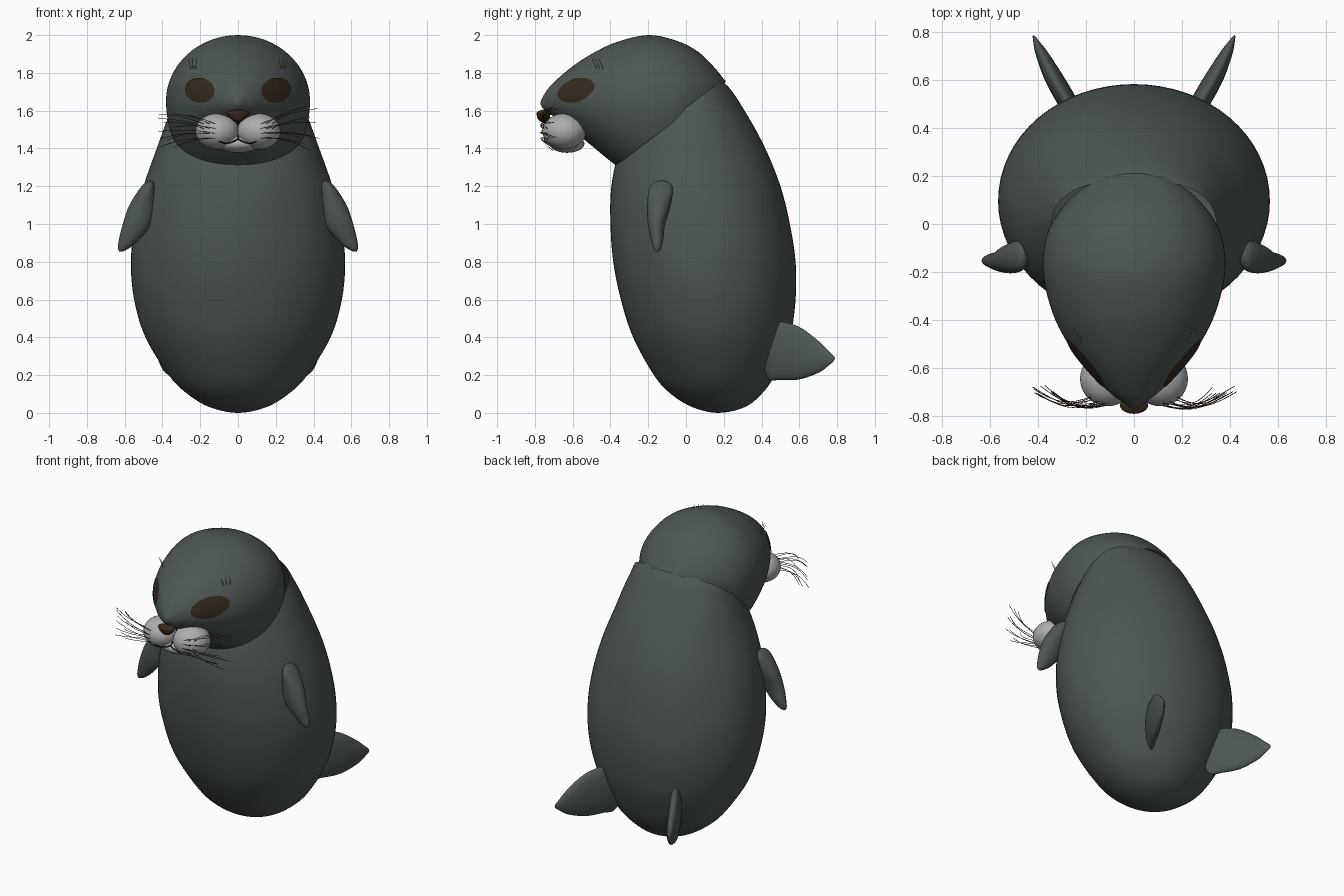
import bpy, bmesh, math, random
from mathutils import Vector, Matrix
from mathutils.bvhtree import BVHTree

if "Cube" in bpy.data.objects:
    bpy.data.objects.remove(bpy.data.objects["Cube"])

random.seed(4)


def material(name, rgb):
    m = bpy.data.materials.new(name)
    m.diffuse_color = (*rgb, 1)
    m.use_nodes = True
    m.node_tree.nodes["Principled BSDF"].inputs["Base Color"].default_value = m.diffuse_color
    return m


FUR = material("dark grey green", (0.075, 0.095, 0.085))
PALE = material("pale grey", (0.42, 0.42, 0.42))
EYE = material("eye brown", (0.036, 0.023, 0.013))
NOSE = material("nose brown", (0.04, 0.02, 0.012))
LINE = material("black", (0.008, 0.008, 0.008))
TAN = material("tan hair", (0.28, 0.20, 0.10))


def finish(name, bm, mat):
    bmesh.ops.recalc_face_normals(bm, faces=bm.faces)
    for f in bm.faces:
        f.smooth = True
    me = bpy.data.meshes.new(name)
    bm.to_mesh(me)
    bm.free()
    me.materials.append(mat)
    ob = bpy.data.objects.new(name, me)
    bpy.context.collection.objects.link(ob)
    return ob


def smooth_rows(rows, steps):
    """Catmull-Rom through the section rows; closed poles at both ends stay round."""
    def mirror(r):
        return (r[0], r[1], -r[2], r[3], -r[4], -r[5])
    p = [mirror(rows[1])] + rows + [mirror(rows[-2])]
    out = []
    for i in range(1, len(p) - 2):
        for s in range(steps):
            t = s / steps
            out.append([0.5 * (2 * b + (c - a) * t + (2 * a - 5 * b + 4 * c - d) * t * t
                               + (3 * b - a - 3 * c + d) * t ** 3)
                        for a, b, c, d in zip(*p[i - 1:i + 3])])
    return out + [list(rows[-1])]


def loft(name, rows, axis, mat, steps=5, n=48, sx=1, cut=None):
    """Rows: position on axis, x centre, x half, other centre, upper half, lower half."""
    bm = bmesh.new()
    rings = []
    for t, cx, hx, co, up, dn in smooth_rows(rows, steps):
        ring = []
        for k in range(n):
            a = 2 * math.pi * k / n
            s = math.sin(a)
            x = sx * (cx + hx * math.cos(a))
            o = co + s * (up if s > 0 else dn)
            ring.append(bm.verts.new((x, o, t) if axis == 'z' else (x, t, o)))
        rings.append(ring)
    for r, q in zip(rings, rings[1:]):
        for k in range(n):
            bm.faces.new((r[k], r[(k + 1) % n], q[(k + 1) % n], q[k]))
    bmesh.ops.remove_doubles(bm, verts=bm.verts, dist=1e-5)
    if cut:
        co, no = cut
        bmesh.ops.bisect_plane(bm, geom=bm.verts[:] + bm.edges[:] + bm.faces[:],
                               plane_co=co, plane_no=no, clear_inner=True)
    return finish(name, bm, mat)


def ellipsoid(name, centre, radii, mat):
    bm = bmesh.new()
    bmesh.ops.create_uvsphere(bm, u_segments=40, v_segments=24, radius=1,
                              matrix=Matrix.Translation(centre) @ Matrix.Diagonal((*radii, 1)))
    return finish(name, bm, mat)


def surface(obs):
    verts, polys = [], []
    for ob in obs:
        base = len(verts)
        verts += [v.co.copy() for v in ob.data.vertices]
        polys += [[base + i for i in p.vertices] for p in ob.data.polygons]
    return BVHTree.FromPolygons(verts, polys)


def project(tree, x, z, lift):
    hit, no, _, _ = tree.ray_cast(Vector((x, -3, z)), Vector((0, 1, 0)))
    if hit is None:
        return Vector((x, -0.65, z))
    return hit + (no if no.y < 0 else -no) * lift


def hairs(name, paths, radius, mat):
    cu = bpy.data.curves.new(name, 'CURVE')
    cu.dimensions = '3D'
    cu.bevel_depth = radius
    cu.bevel_resolution = 1
    for pts in paths:
        sp = cu.splines.new('POLY')
        sp.points.add(len(pts) - 1)
        for q, co in zip(sp.points, pts):
            q.co = (*co, 1)
    cu.materials.append(mat)
    ob = bpy.data.objects.new(name, cu)
    bpy.context.collection.objects.link(ob)


# Body: tilted egg, trimmed just inside the slanted neck seam
seam_no = Vector((0, -0.605, 0.797))
seam_co = Vector((0, -0.08, 1.53))
loft("body", [(0, 0, 0, .17, 0, 0), (.03, 0, .149, .17, .14, .135), (.1, 0, .267, .165, .235, .245),
              (.2, 0, .367, .16, .31, .33), (.4, 0, .49, .135, .415, .415), (.6, 0, .55, .12, .46, .465),
              (.8, 0, .567, .095, .485, .48), (1, 0, .547, .075, .475, .475),
              (1.2, 0, .50, .052, .448, .447), (1.4, 0, .43, .035, .385, .385),
              (1.6, 0, .355, .04, .27, .3), (1.75, 0, .27, .03, .17, .22), (1.85, 0, 0, .02, 0, 0)],
     'z', FUR, n=64, cut=(seam_co + seam_no * 0.02, -seam_no))

# Head: pointed hood, trimmed at the neck seam
head = loft("head", [(-.77, 0, 0, 1.64, 0, 0), (-.745, 0, .045, 1.645, .05, .045),
                     (-.70, 0, .105, 1.65, .10, .08), (-.6, 0, .20, 1.655, .18, .16),
                     (-.5, 0, .275, 1.655, .245, .24), (-.37, 0, .34, 1.65, .312, .34),
                     (-.2, 0, .38, 1.65, .35, .45), (-.05, 0, .365, 1.65, .32, .45),
                     (.06, 0, .305, 1.66, .255, .45), (.14, 0, .225, 1.69, .15, .45),
                     (.19, 0, .13, 1.73, .05, .45), (.215, 0, 0, 1.74, 0, 0)],
            'y', FUR, n=64, cut=(seam_co, seam_no))
head_tree = surface([head])

# Muzzle, chin and nose
muzzle = [ellipsoid("muzzle_pad", (s * .11, -.645, 1.49), (.115, .115, .095), PALE) for s in (-1, 1)]
chin = ellipsoid("chin", (0, -.63, 1.425), (.115, .092, .048), PALE)
loft("nose", [(1.535, 0, 0, -.75, 0, 0), (1.55, 0, .03, -.752, .028, .028),
              (1.573, 0, .052, -.755, .035, .035), (1.593, 0, .055, -.755, .033, .033),
              (1.606, 0, 0, -.75, 0, 0)], 'z', NOSE, n=24)
face_tree = surface(muzzle + [chin])

# Mouth line drawn on the muzzle
mouth = [[project(face_tree, 0, 1.535 - .009 * i, .003) for i in range(11)]]
for s in (-1, 1):
    mouth.append([project(face_tree, s * .1 * i / 12, 1.448 - .02 * math.sin(math.pi * i / 14), .003)
                  for i in range(13)])
hairs("mouth_line", mouth, .004, LINE)

whiskers, brows = [], []
for s in (-1, 1):
    # Eye plate laid on the head
    bm = bmesh.new()
    tilt = math.radians(12)
    rings = []
    for r in range(9):
        ring = []
        for k in range(32):
            a = 2 * math.pi * k / 32
            u, w = .078 * r / 8 * math.cos(a), .064 * r / 8 * math.sin(a)
            x = .198 + u * math.cos(tilt) - w * math.sin(tilt)
            z = 1.707 + u * math.sin(tilt) + w * math.cos(tilt)
            ring.append(bm.verts.new(project(head_tree, s * x, z, .005)))
        rings.append(ring)
    for p, q in zip(rings, rings[1:]):
        for k in range(32):
            bm.faces.new((p[k], p[(k + 1) % 32], q[(k + 1) % 32], q[k]))
    bmesh.ops.remove_doubles(bm, verts=bm.verts, dist=1e-6)
    eye = finish("eye", bm, EYE)
    if sum(f.normal.y * f.area for f in eye.data.polygons) > 0:
        eye.data.flip_normals()

    # Whisker and brow hair paths
    for i in range(12):
        z0 = 1.53 - .025 * (i % 4)
        x0 = .12 + .03 * (i // 4)
        start = project(face_tree, s * x0, z0, 0)
        x1 = random.uniform(.32, .43)
        z1 = z0 + (z0 - 1.485) * 1.7 + random.uniform(-.03, .03)
        y1 = random.uniform(-.72, -.67)
        path = []
        for k in range(9):
            t = k / 8
            bow = math.sin(math.pi * t)
            path.append((start.x + (s * x1 - start.x) * t,
                         start.y + (y1 - start.y) * t - .035 * bow,
                         z0 + (z1 - z0) * t + .012 * bow))
        whiskers.append(path)
    for i in range(3):
        root = project(head_tree, s * (.225 + .012 * i), 1.82, 0)
        brows.append([root + Vector((s * (.01 * i - .005) * t, -.025 * t, .055 * t)) for t in (0, .5, 1)])

    # Front flipper
    loft("front_flipper", [(1.23, .465, 0, -.13, 0, 0), (1.2, .475, .035, -.13, .058, .06),
                           (1.1, .508, .067, -.142, .06, .063), (1, .535, .075, -.155, .045, .047),
                           (.92, .575, .055, -.153, .033, .034), (.87, .607, .028, -.153, .02, .02),
                           (.853, .62, 0, -.153, 0, 0)], 'z', FUR, n=32, sx=s)
    # Rear flipper
    loft("rear_flipper", [(.40, .21, 0, .33, 0, 0), (.43, .23, .04, .335, .15, .15),
                          (.5, .272, .046, .33, .155, .155), (.6, .328, .044, .315, .14, .138),
                          (.7, .378, .03, .297, .085, .085), (.75, .402, .017, .29, .043, .043),
                          (.788, .42, 0, .288, 0, 0)], 'y', FUR, n=32, sx=s)

hairs("whiskers", whiskers, .0015, NOSE)
hairs("brow_hairs", brows, .0015, TAN)
